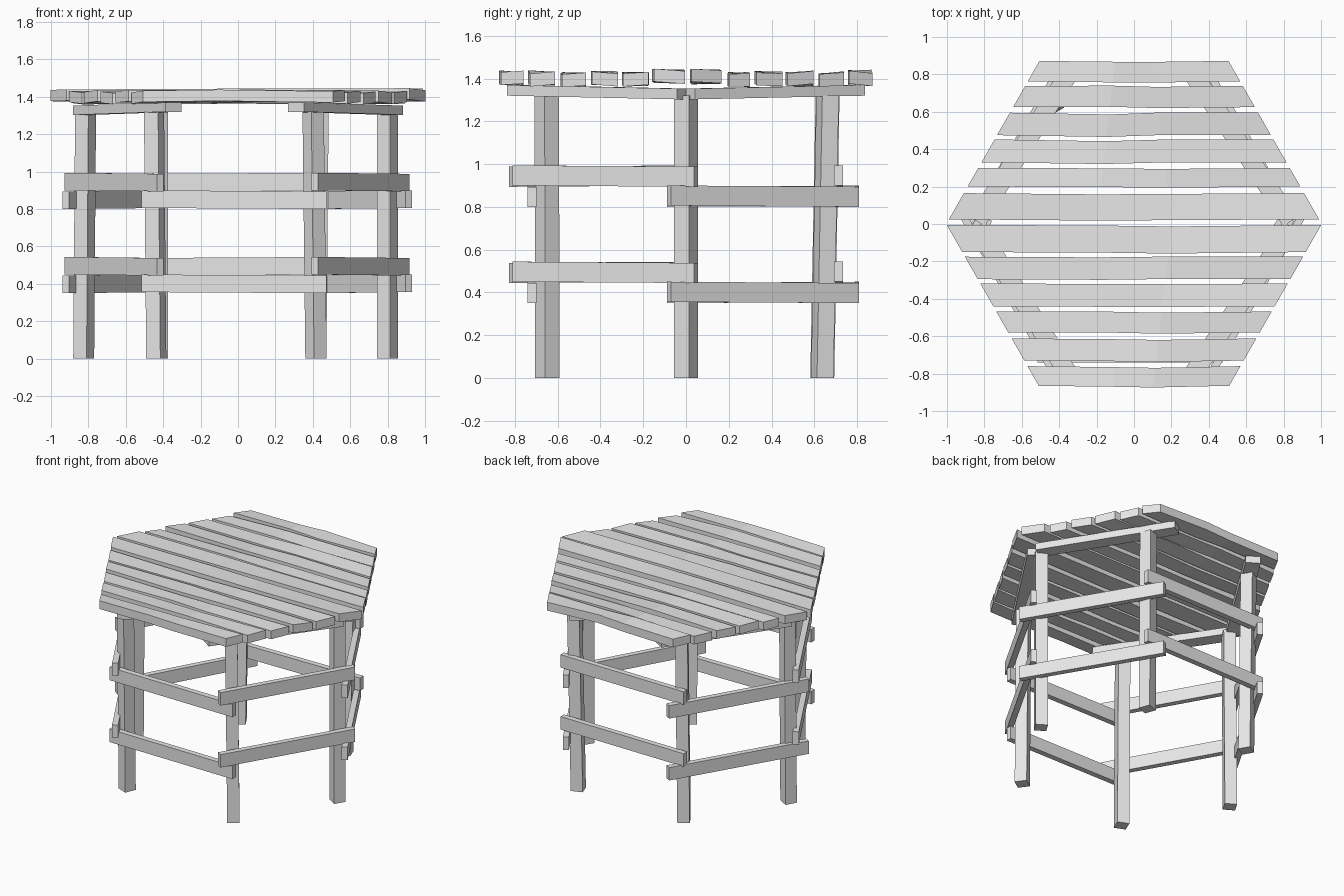
import bpy, bmesh, math, random
from mathutils import Vector

random.seed(4)
if "Cube" in bpy.data.objects:
    bpy.data.objects.remove(bpy.data.objects["Cube"], do_unlink=True)

wood = bpy.data.materials.new("pale_grey_wood")
wood.use_nodes = True
GREY = (0.8, 0.8, 0.8, 1)
wood.diffuse_color = GREY
wood.node_tree.nodes["Principled BSDF"].inputs["Base Color"].default_value = GREY


def loft(name, sections):
    """Closed solid through a row of four-cornered sections."""
    bm = bmesh.new()
    rings = [[bm.verts.new(p) for p in s] for s in sections]
    for a, b in zip(rings, rings[1:]):
        for i in range(4):
            j = (i + 1) % 4
            bm.faces.new((a[i], a[j], b[j], b[i]))
    bm.faces.new(rings[0])
    bm.faces.new(rings[-1])
    bmesh.ops.recalc_face_normals(bm, faces=bm.faces)
    mesh = bpy.data.meshes.new(name)
    bm.to_mesh(mesh)
    bm.free()
    mesh.materials.append(wood)
    obj = bpy.data.objects.new(name, mesh)
    bpy.context.collection.objects.link(obj)
    return obj


def bar(name, start, end, width, height):
    """Straight timber between two points, its height kept upright."""
    p, q = Vector(start), Vector(end)
    side = (q - p).cross(Vector((0, 0, 1))).normalized() * width / 2
    up = Vector((0, 0, height / 2))
    loft(name, [[c - side - up, c + side - up, c + side + up, c - side + up]
                for c in (p, q)])


# Legs: foot x, y, lean in x, y, and twist in degrees
legs = {
    "left": (0.80, 0, 0, 0, -32),
    "right": (-0.825, 0, 0.01, 0, -30),
    "front_left": (0.417, -0.648, -0.015, -0.003, 35),
    "front_right": (-0.437, -0.648, -0.012, -0.003, -23),
    "back_left": (0.42, 0.637, 0.012, 0.025, 20),
    "back_right": (-0.43, 0.637, 0, 0.025, 30),
}
for name, (x, y, dx, dy, twist) in legs.items():
    ring = [math.radians(twist + 45 + 90 * k) for k in range(4)]
    r = 0.058
    loft("leg_" + name,
         [[(x + dx * t + r * math.cos(a), y + dy * t + r * math.sin(a), 1.32 * t)
           for a in ring] for t in (0, 1)])

# Rails: centre x, y, heading, length, raised or not
rails = {
    "front": (-0.022, -0.72, 0, 0.99, 0),
    "front_left": (0.655, -0.378, 60, 0.98, 1),
    "back_left": (0.66, 0.36, 120, 1.015, 0),
    "back": (0, 0.713, 180, 0.99, 1),
    "back_right": (-0.668, 0.36, 240, 1.015, 0),
    "front_right": (-0.662, -0.39, 300, 0.99, 1),
}
for name, (x, y, heading, length, raised) in rails.items():
    d = Vector((math.cos(math.radians(heading)), math.sin(math.radians(heading)), 0))
    d *= length / 2
    tilt = Vector((0, 0, 0.003))
    for level, z in (("lower", 0.4), ("upper", 0.85)):
        c = Vector((x, y, z + 0.094 * raised))
        bar(f"rail_{level}_{name}", c - d + tilt, c + d - tilt, 0.04, 0.094)

# Bearers lying on the legs under the slanted sides
for sx, side, tip in ((1, "left", 0.31), (-1, "right", 0.345)):
    for sy, end in ((-1, "front"), (1, "back")):
        bar(f"bearer_{end}_{side}", (sx * 0.84, sy * 0.015, 1.328),
            (sx * tip, sy * 0.81, 1.345), 0.1, 0.05)

# Top boards: front edge y, back edge y, top height at the ends
boards = [
    (-0.865, -0.76, 1.43), (-0.73, -0.612, 1.43), (-0.58, -0.468, 1.422),
    (-0.44, -0.318, 1.428), (-0.295, -0.175, 1.424), (-0.15, -0.005, 1.438),
    (0.025, 0.165, 1.438), (0.2, 0.3, 1.424), (0.33, 0.452, 1.428),
    (0.475, 0.595, 1.428), (0.625, 0.738, 1.424), (0.762, 0.872, 1.432),
]


def half_width(y):
    return 1.004 - 0.572 * abs(y)


for n, (y0, y1, top) in enumerate(boards, 1):
    sections = []
    for s in (-1, -0.2, 0.2, 1):
        middle = abs(s) < 1
        dy = random.uniform(-0.01, 0.002) if middle else 0
        tip = top + (0.004 if middle else random.uniform(-0.004, 0.004))
        roll = random.uniform(-0.006, 0.006)
        a, b = s * half_width(y0), s * half_width(y1)
        sections.append([(a, y0 + dy, tip - 0.06 - roll), (b, y1 + dy, tip - 0.06 + roll),
                         (b, y1 + dy, tip + roll), (a, y0 + dy, tip - roll)])
    loft(f"top_board_{n}", sections)
